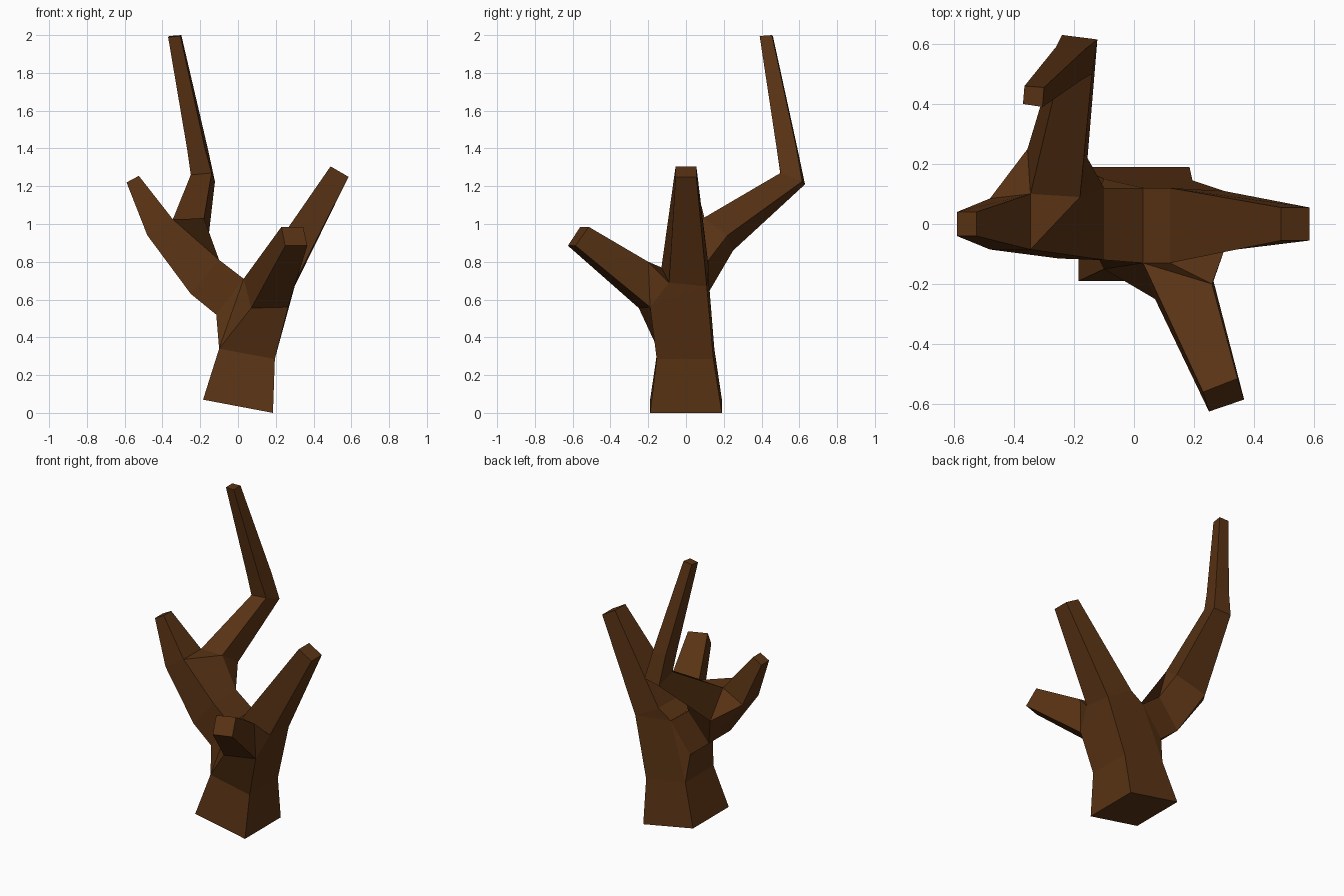
import bpy, bmesh

if "Cube" in bpy.data.objects:
    bpy.data.objects.remove(bpy.data.objects["Cube"])

bm = bmesh.new()


def pt(x, y, z):
    return bm.verts.new((x, y, z))


def pair(x, z, front, back):
    """Front and back corner of one edge running through the tree's depth."""
    return pt(x, front, z), pt(x, back, z)


def face(*v):
    bm.faces.new(v)


def ring(hi, lo):
    return [hi[0], hi[1], lo[1], lo[0]]


def loft(*rings, skip=()):
    """Bridge four-sided rings; skip lists sides left open for a side limb."""
    for a, b in zip(rings, rings[1:]):
        for i in range(4):
            if i not in skip:
                j = (i + 1) % 4
                face(a[i], a[j], b[j], b[i])


# trunk and fork edges
base_l, base_r = pair(-.185, .07, -.19, .19), pair(.185, 0, -.19, .19)
mid_l, mid_r = pair(-.10, .34, -.15, .15), pair(.195, .285, -.155, .145)
fork_l, crotch = pair(-.115, .52, -.12, .12), pair(.03, .71, -.13, .12)
fork_r = pt(.30, -.09, .69), pt(.30, .11, .67)

# left limb edges
l1_hi, l1_lo = pair(-.10, .81, -.12, .12), pair(-.25, .63, -.115, .115)
l2_hi, l2_lo = pair(-.345, 1.025, -.085, .10), pair(-.48, .94, -.085, .085)
l3_hi, l3_lo = pair(-.525, 1.255, -.04, .04), pair(-.59, 1.22, -.04, .04)

# right limb edges
r1_hi = pair(.12, .77, -.13, .12)
r2_hi, r2_lo = pair(.49, 1.305, -.055, .055), pair(.585, 1.25, -.055, .055)

# front limb rings: top left, top right, bottom right, bottom left
f1 = [crotch[0], pt(.26, -.20, .80), pt(.265, -.19, .56), pt(.07, -.25, .555)]
f2 = [pt(.23, -.56, .985), pt(.345, -.515, .985), pt(.367, -.585, .885), pt(.25, -.625, .885)]

# back limb rings, bending upward at the elbow
b1 = [l2_hi[1], pt(-.18, .09, 1.03), pt(-.155, .22, .94), pt(-.355, .25, .86)]
b2 = [pt(-.25, .50, 1.26), pt(-.14, .50, 1.27), pt(-.122, .615, 1.225), pt(-.24, .63, 1.21)]
b3 = [pt(-.27, .48, 1.40), pt(-.175, .48, 1.40), pt(-.16, .585, 1.40), pt(-.26, .59, 1.40)]
b4 = [pt(-.37, .40, 1.99), pt(-.305, .39, 1.995), pt(-.30, .455, 2.0), pt(-.365, .46, 1.995)]

# trunk
base = ring(base_l, base_r)
face(*base)
loft(base, ring(mid_l, mid_r))
face(mid_l[0], mid_l[1], fork_l[1], fork_l[0])
face(mid_l[0], fork_l[0], crotch[0])
face(mid_l[0], crotch[0], f1[3])
face(mid_l[0], f1[3], f1[2], mid_r[0])
face(mid_r[0], f1[2], fork_r[1], mid_r[1])
face(f1[2], fork_r[0], fork_r[1])
face(mid_l[1], crotch[1], fork_l[1])
face(mid_l[1], mid_r[1], fork_r[1], crotch[1])

# left limb
left = [ring(crotch, fork_l), ring(l1_hi, l1_lo), ring(l2_hi, l2_lo), ring(l3_hi, l3_lo)]
loft(left[0], left[1])
loft(left[1], left[2], skip=(0, 1))
loft(left[2], left[3])

# right limb
right_tip = ring(r2_hi, r2_lo)
loft(ring(r1_hi, fork_r), right_tip, skip=())
face(crotch[0], crotch[1], r1_hi[1], r1_hi[0])
face(crotch[1], fork_r[1], r1_hi[1])

# front limb and its collar
loft(f1, f2)
face(crotch[0], r1_hi[0], f1[1])
face(r1_hi[0], fork_r[0], f1[1])
face(fork_r[0], f1[2], f1[1])

# back limb and its collar
loft(b1, b2, b3, b4)
face(l2_hi[0], l2_hi[1], b1[1])
face(l1_hi[0], l2_hi[0], b1[1], l1_hi[1])
face(l1_hi[1], b1[1], b1[2])
face(l1_hi[1], b1[2], b1[3], l1_lo[1])
face(l1_lo[1], b1[3], l2_lo[1])
face(b1[3], l2_hi[1], l2_lo[1])

# cut ends
for tip in (left[3], right_tip, f2, b4):
    face(*tip)

bmesh.ops.recalc_face_normals(bm, faces=bm.faces[:])
mesh = bpy.data.meshes.new("bare_tree")
bm.to_mesh(mesh)
bm.free()
tree = bpy.data.objects.new("bare_tree", mesh)
bpy.context.collection.objects.link(tree)

bark = bpy.data.materials.new("bark")
bark.diffuse_color = (.10, .033, .007, 1)
bark.use_nodes = True
bark.node_tree.nodes["Principled BSDF"].inputs["Base Color"].default_value = bark.diffuse_color
mesh.materials.append(bark)
